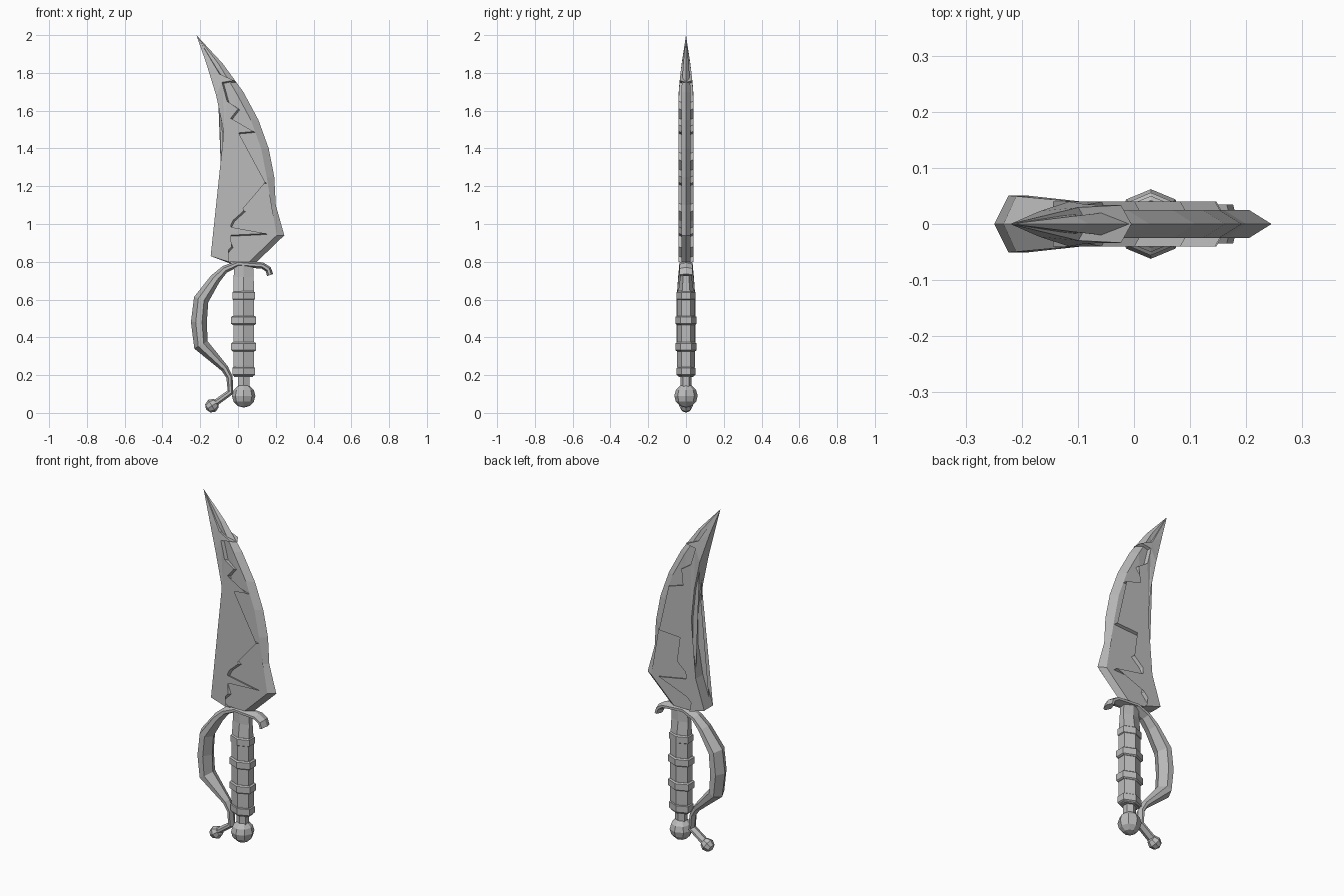
import bpy, bmesh, math
from mathutils import Vector

cube = bpy.data.objects.get("Cube")
if cube:
    bpy.data.objects.remove(cube, do_unlink=True)

grey = (.5, .5, .5, 1)
steel = bpy.data.materials.new("grey steel")
steel.use_nodes = True
steel.diffuse_color = grey
steel.node_tree.nodes["Principled BSDF"].inputs["Base Color"].default_value = grey


def loft(name, rings):
    """Skin a list of equal-length rings and cap both ends."""
    bm = bmesh.new()
    loops = [[bm.verts.new(point) for point in ring] for ring in rings]
    for lower, upper in zip(loops, loops[1:]):
        for i in range(len(lower)):
            bm.faces.new((lower[i - 1], lower[i], upper[i], upper[i - 1]))
    caps = [bm.faces.new(loops[0][::-1]), bm.faces.new(loops[-1])]
    bmesh.ops.triangulate(bm, faces=caps)
    bmesh.ops.remove_doubles(bm, verts=bm.verts, dist=.001)
    bmesh.ops.recalc_face_normals(bm, faces=bm.faces)
    mesh = bpy.data.meshes.new(name)
    bm.to_mesh(mesh)
    bm.free()
    mesh.materials.append(steel)
    bpy.context.collection.objects.link(bpy.data.objects.new(name, mesh))


def taper(z):
    """Full size along the blade, falling to nothing at the tip."""
    return min(1, (2 - z) / .3) ** .8


def plate(name, face, middle, half):
    """Mirrored plate: face outline on both sides, middle outline between them."""
    def at_depth(outline, depth):
        return [(x, depth * taper(z), z) for x, z in outline]
    loft(name, [at_depth(face, -half), at_depth(middle, 0), at_depth(face, half)])


def back_x(z):
    """Concave back of the blade."""
    bend = .3 if z > 1 else .48
    return -.06 - bend * (z - 1.25) ** 2


def edge_x(z):
    """Convex cutting edge of the blade."""
    return .2 - .53 * (z - 1.1) ** 2.2


tip = (edge_x(2), 2)
back = [(back_x(z), z) for z in (1.85 - .17 * i for i in range(7))]

# Blade body: flat faces are inset from the sharp cutting edge
cutting = [(.1, .8), (.245, .94)]
cutting += [(edge_x(z), z) for z in (1.1 + .15 * i for i in range(6))] + [tip]
inset = [(x - .04 * taper(z), z) for x, z in cutting]
hidden_back = [(x + .01, z) for x, z in back] + [(-.05, .8)]
plate("blade", inset + hidden_back, cutting + hidden_back, .025)

# Raised spine: long spikes with a small tooth between each pair
jag = [(-.05, .8), (-.08, .83), (-.035, .88)]
for i in range(4):
    spike = .95 + .27 * i
    tooth = spike + .12
    steps = [(spike - .01, 0), (spike, .2 - .045 * i), (spike + .035, 0)]
    if i < 3:
        steps += [(tooth - .05, 0), (tooth, .05), (tooth + .04, 0)]
    jag += [(back_x(z) + .05 + reach, z) for z, reach in steps]
jag.append(tip)
sloped_jag = [(x + .022 * taper(z), z - .014 * taper(z)) for x, z in jag]
plate("jagged_spine", jag + back, sloped_jag + back, .04)

# Grip and its raised collars, all six-sided
grip_x = .03


def hex_tube(name, levels):
    rings = []
    for z, half_width, half_depth in levels:
        corner = half_width / math.cos(math.pi / 6)
        rings.append([(grip_x + corner * math.sin(a), half_depth * math.cos(a), z)
                      for a in (i * math.pi / 3 for i in range(6))])
    loft(name, rings)


hex_tube("pommel_neck", [(.13, .03, .03), (.2, .03, .03)])
hex_tube("grip", [(.19, .05, .04), (.25, .055, .047), (.6, .055, .047),
                  (.72, .053, .03), (.78, .05, .03)])
for name, z, swell in (("lower_collar", .22, 0), ("wide_collar", .35, .006),
                       ("middle_collar", .49, .006), ("upper_collar", .62, 0)):
    wide, deep = .06 + swell, .05 + swell
    hex_tube(name, [(z - .024, wide - .008, deep - .008), (z - .018, wide, deep),
                    (z + .018, wide, deep), (z + .024, wide - .008, deep - .008)])


# Pommel and the small knob at the end of the hand guard
def ball(name, x, z, radius, rows, tilt):
    bpy.ops.mesh.primitive_uv_sphere_add(segments=8, ring_count=rows, radius=radius,
                                         location=(x, 0, z), rotation=(0, tilt, 0))
    bpy.context.object.name = name
    bpy.context.object.data.materials.append(steel)


ball("pommel", grip_x, .09, .062, 6, 0)
ball("guard_knob", -.138, .038, .037, 4, 1)

# Hand guard: a faceted strap that swells around the knuckles
path = [Vector(p) for p in ((.17, .73), (.16, .76), (.13, .78), (0, .79), (-.07, .76),
                            (-.12, .71), (-.195, .6), (-.207, .48), (-.196, .36),
                            (-.07, .235), (-.045, .19), (-.04, .11), (-.13, .045))]
section = [(1, 0), (.4, 1), (-.4, 1), (-1, 0), (-.4, -1), (.4, -1)]
rings = []
for i, point in enumerate(path):
    along = (path[min(i + 1, len(path) - 1)] - path[max(i - 1, 0)]).normalized()
    outward = Vector((along.y, -along.x))
    knuckle = max(0, -point.x - .05) / .15 if point.y > .2 else 0
    width = .017 + .024 * knuckle
    depth = (.035 if point.y > .3 else .024) + .015 * knuckle
    ring = []
    for u, v in section:
        x, z = point + outward * u * width
        ring.append((x, v * depth, z))
    rings.append(ring)
loft("hand_guard", rings)
